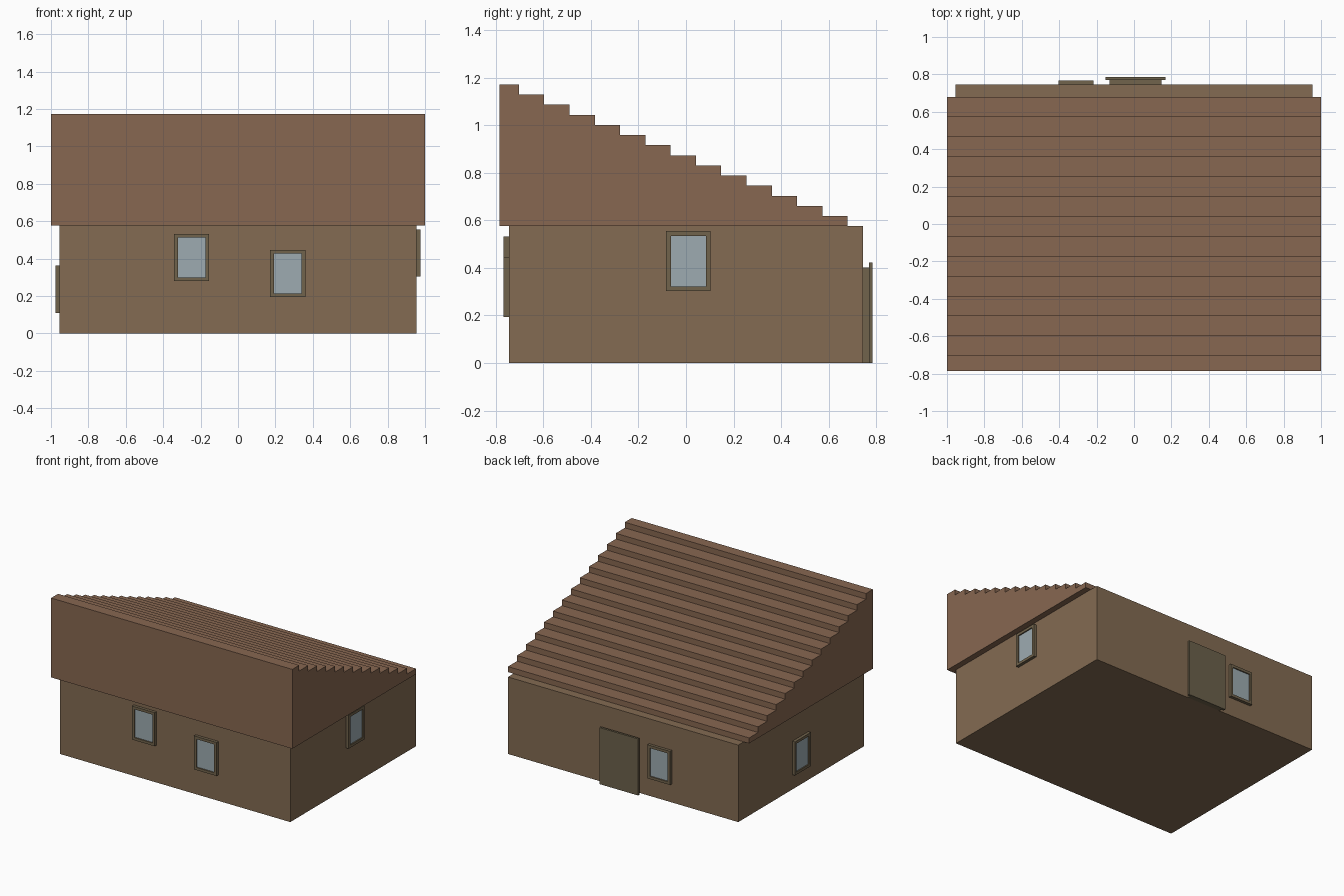
import bpy, bmesh
from mathutils import Matrix

if "Cube" in bpy.data.objects:
    bpy.data.objects.remove(bpy.data.objects["Cube"])


def mat(name, rgb):
    m = bpy.data.materials.new(name)
    m.diffuse_color = (*rgb, 1)
    m.use_nodes = True
    m.node_tree.nodes["Principled BSDF"].inputs["Base Color"].default_value = m.diffuse_color
    return m


WALL = mat("timber_wall", (0.227, 0.147, 0.084))
ROOF = mat("roof_wood", (0.242, 0.136, 0.082))
TRIM = mat("trim", (0.165, 0.125, 0.072))
DOOR = mat("door_wood", (0.15, 0.12, 0.07))
GLASS = mat("glass", (0.34, 0.41, 0.44))


def finish(name, bm, material):
    bmesh.ops.recalc_face_normals(bm, faces=bm.faces)
    me = bpy.data.meshes.new(name)
    bm.to_mesh(me)
    bm.free()
    me.materials.append(material)
    ob = bpy.data.objects.new(name, me)
    bpy.context.collection.objects.link(ob)
    return ob


def add_box(bm, x0, x1, y0, y1, z0, z1):
    centre = ((x0 + x1) / 2, (y0 + y1) / 2, (z0 + z1) / 2)
    m = Matrix.Translation(centre) @ Matrix.Diagonal((x1 - x0, y1 - y0, z1 - z0, 1))
    bmesh.ops.create_cube(bm, size=1, matrix=m)


def box(name, material, *dims):
    bm = bmesh.new()
    add_box(bm, *dims)
    return finish(name, bm, material)


# Walls
EAVE = 0.577
WX, WY = 0.955, 0.745
box("walls", WALL, -WX, WX, -WY, WY, 0, EAVE)

# Stepped shed roof: staircase profile extruded along x
STEPS, RUN, RISE, TOP = 14, 0.1064, 0.0426, 1.172
profile = [(-0.785, EAVE), (-0.785, TOP)]
for k in range(STEPS):
    y = -0.703 + k * RUN
    z = TOP - k * RISE
    profile.append((y, z))
    profile.append((y, z - RISE if k < STEPS - 1 else EAVE))
bm = bmesh.new()
face = bm.faces.new([bm.verts.new((-1, y, z)) for y, z in profile])
ext = bmesh.ops.extrude_face_region(bm, geom=[face])
bmesh.ops.translate(bm, vec=(2, 0, 0),
                    verts=[v for v in ext["geom"] if isinstance(v, bmesh.types.BMVert)])
finish("stepped_roof", bm, ROOF)


# Windows: built facing -y at the origin, then turned onto each wall
def window(name, place, w=0.188, h=0.252, border=0.02, depth=0.022):
    frame = bmesh.new()
    a, b = w / 2, h / 2
    for s in (-1, 1):
        xs = sorted((s * a, s * (a - border)))
        zs = sorted((s * b, s * (b - border)))
        add_box(frame, *xs, -depth, 0.005, -b, b)
        add_box(frame, -a + border, a - border, -depth, 0.005, *zs)
    finish(name + "_frame", frame, TRIM).matrix_world = place
    pane = box(name + "_pane", GLASS, -a + border, a - border,
               -depth * 0.6, 0.005, -b + border, b - border)
    pane.matrix_world = place


def at(x, y, z, quarter_turns):
    return Matrix.Translation((x, y, z)) @ Matrix.Rotation(quarter_turns * 1.5707963, 4, 'Z')


window("front_window_left", at(-0.248, -WY, 0.406, 0))
window("front_window_right", at(0.266, -WY, 0.32, 0))
window("right_window", at(WX, 0.01, 0.429, 1))
window("back_window", at(-0.311, WY, 0.265, 2))
window("left_window", at(-WX, 0.01, 0.236, 3))

# Back door: backing block and larger slab
box("door_frame", TRIM, -0.131, 0.146, WY - 0.005, 0.769, 0, 0.403)
box("door", DOOR, -0.152, 0.168, 0.769, 0.785, 0, 0.424)
